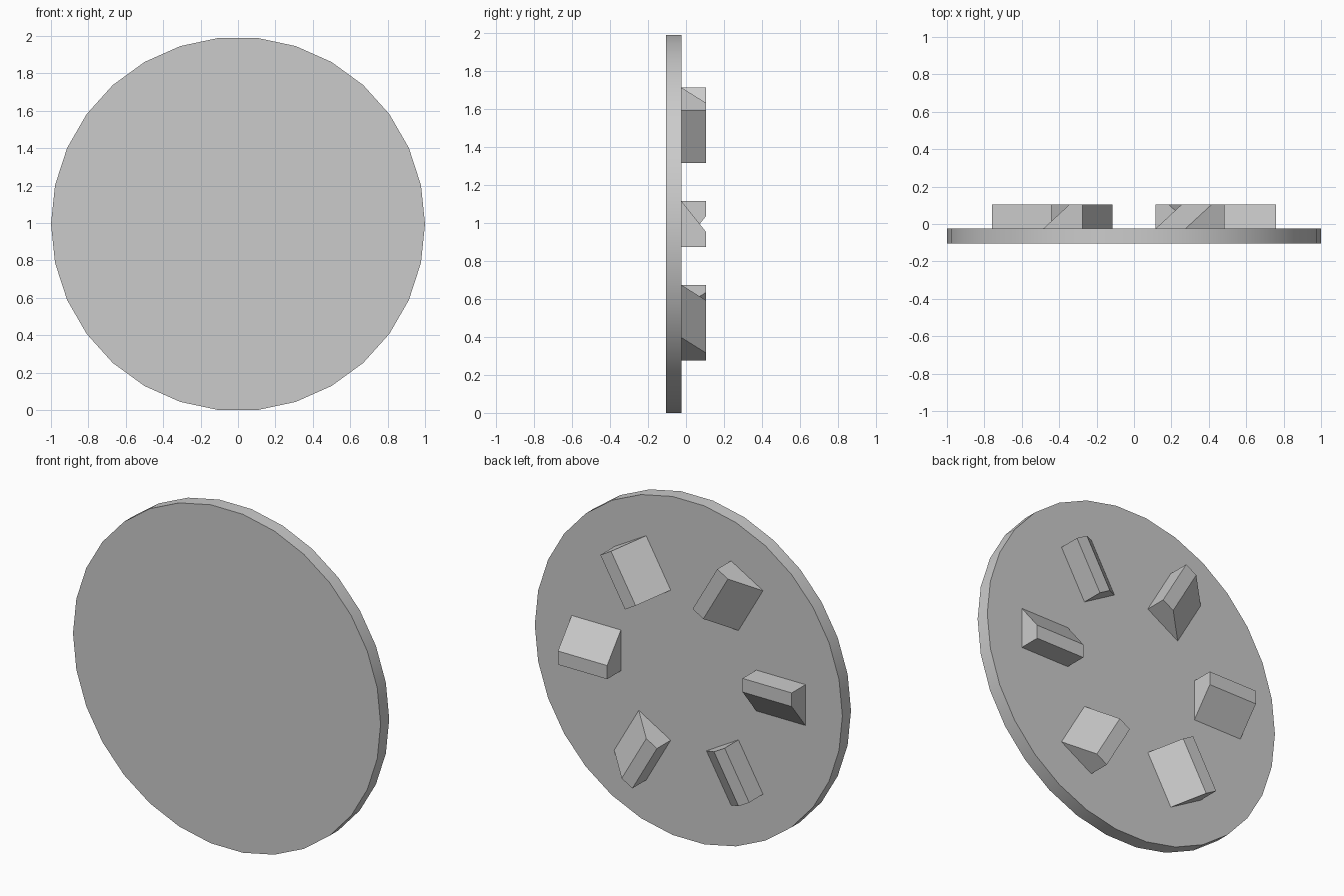
import bpy
import bmesh
from math import pi, cos, sin, radians
from mathutils import Matrix, Vector

if "Cube" in bpy.data.objects:
    bpy.data.objects.remove(bpy.data.objects["Cube"], do_unlink=True)

SIDES = 30
CENTRE_Z = cos(pi / SIDES / 2)
FRONT, SEAM, BACK = -0.104, -0.024, 0.104

grey = bpy.data.materials.new("plain grey")
grey.use_nodes = True
colour = (0.6, 0.6, 0.6, 1)
grey.diffuse_color = colour
grey.node_tree.nodes["Principled BSDF"].inputs["Base Color"].default_value = colour


def extrude_profile(name, points, offset):
    """Extrude a closed planar outline along offset."""
    bm = bmesh.new()
    face = bm.faces.new([bm.verts.new(p) for p in points])
    result = bmesh.ops.extrude_face_region(bm, geom=[face], use_keep_orig=True)
    moved = [g for g in result["geom"] if isinstance(g, bmesh.types.BMVert)]
    bmesh.ops.translate(bm, verts=moved, vec=offset)
    bmesh.ops.recalc_face_normals(bm, faces=bm.faces)
    mesh = bpy.data.meshes.new(name)
    bm.to_mesh(mesh)
    bm.free()
    mesh.materials.append(grey)
    obj = bpy.data.objects.new(name, mesh)
    bpy.context.collection.objects.link(obj)
    return obj


# Round plate: corners lie on the x axis, flats at top and bottom
CENTRE_Z = cos(radians(6))
rim = [(cos(2 * pi * i / SIDES), FRONT, CENTRE_Z + sin(2 * pi * i / SIDES))
       for i in range(SIDES)]
plate = extrude_profile("round_plate", rim, Vector((0, SEAM - FRONT, 0)))
bpy.context.view_layer.objects.active = plate
plate.select_set(True)
bpy.ops.object.shade_smooth_by_angle(angle=radians(30))

# Six radial wedge blocks on the back, each with one sloping side
INNER, OUTER, HALF = 0.44, 0.76, 0.12
wedge = [(INNER, SEAM, -HALF), (INNER, SEAM, HALF),
         (INNER, BACK, -0.04), (INNER, BACK, -HALF)]
for i in range(6):
    block = extrude_profile(f"wedge_block_{i + 1}", wedge,
                            Vector((OUTER - INNER, 0, 0)))
    block.data.transform(Matrix.Translation((0, 0, CENTRE_Z))
                         @ Matrix.Rotation(-i * pi / 3, 4, "Y"))
